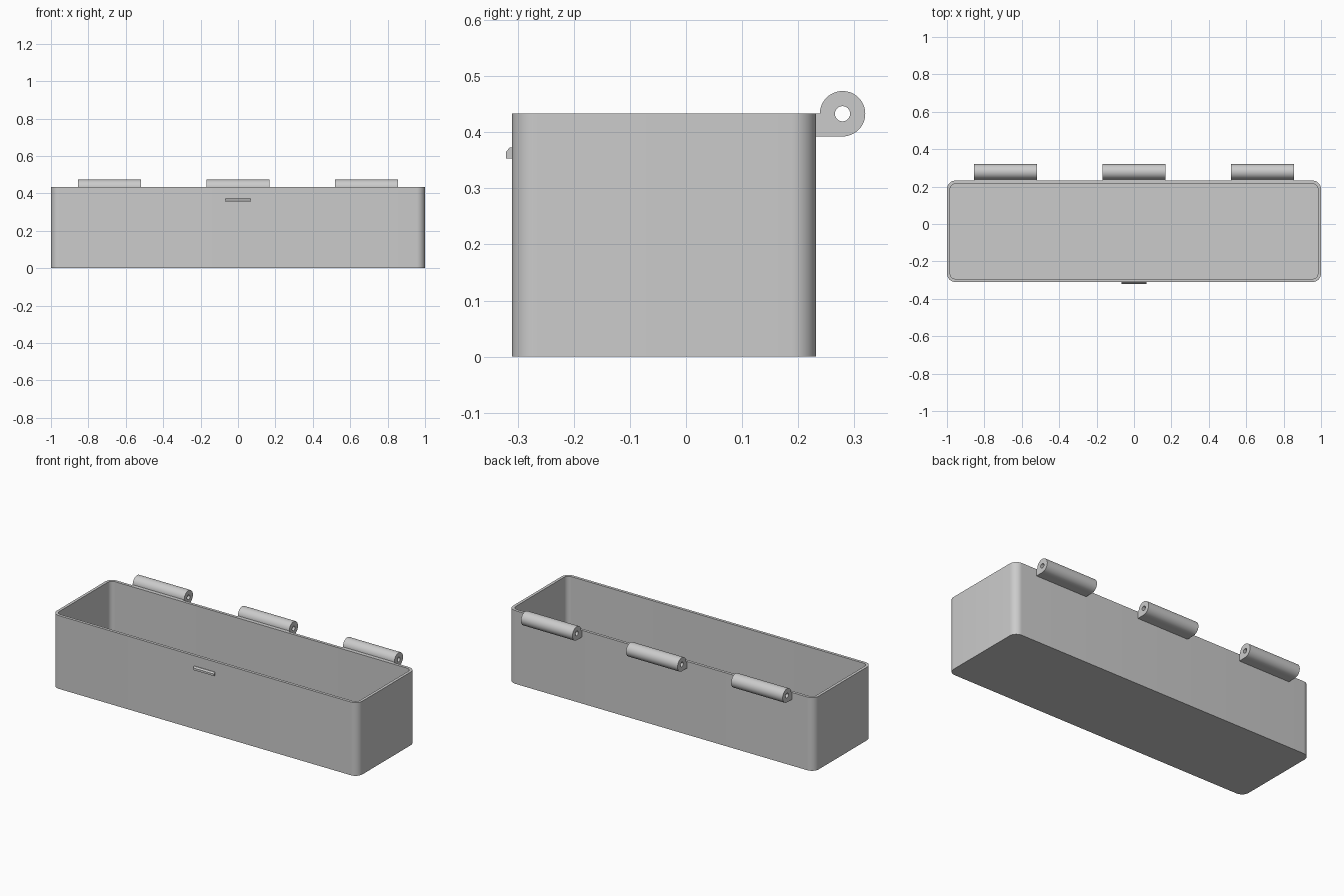
import bpy, bmesh, math

cube = bpy.data.objects.get("Cube")
if cube:
    bpy.data.objects.remove(cube, do_unlink=True)

# Single grey plastic
grey = bpy.data.materials.new("grey_plastic")
grey.use_nodes = True
grey.diffuse_color = (0.6, 0.6, 0.6, 1)
grey.node_tree.nodes["Principled BSDF"].inputs["Base Color"].default_value = (0.6, 0.6, 0.6, 1)


def finish(name, bm):
    bmesh.ops.recalc_face_normals(bm, faces=bm.faces)
    mesh = bpy.data.meshes.new(name)
    bm.to_mesh(mesh)
    bm.free()
    obj = bpy.data.objects.new(name, mesh)
    bpy.context.collection.objects.link(obj)
    mesh.materials.append(grey)
    bpy.ops.object.select_all(action='DESELECT')
    obj.select_set(True)
    bpy.context.view_layer.objects.active = obj
    bpy.ops.object.shade_smooth_by_angle(angle=math.radians(30))
    return obj


def arc(cx, cy, r, start, end, steps):
    angles = [math.radians(start + (end - start) * i / steps) for i in range(steps + 1)]
    return [(cx + r * math.cos(a), cy + r * math.sin(a)) for a in angles]


def bridge(bm, a, b):
    for i in range(len(a)):
        j = (i + 1) % len(a)
        bm.faces.new((a[i], a[j], b[j], b[i]))


# Open box: rounded rectangle rings from outer base, over the rim, to the inner floor
HX, Y0, Y1, TOP, RADIUS, WALL = 1.0, -0.31, 0.232, 0.433, 0.045, 0.017


def ring(bm, inset, z):
    r = RADIUS - inset
    x, front, back = HX - RADIUS, Y0 + RADIUS, Y1 - RADIUS
    pts = []
    for k, (cx, cy) in enumerate([(x, back), (-x, back), (-x, front), (x, front)]):
        pts += arc(cx, cy, r, 90 * k, 90 * k + 90, 10)
    return [bm.verts.new((px, py, z)) for px, py in pts]


bm = bmesh.new()
rings = [ring(bm, i, z) for i, z in [(0, 0), (0, TOP), (WALL, TOP), (WALL, WALL)]]
for lower, upper in zip(rings, rings[1:]):
    bridge(bm, lower, upper)
bm.faces.new(rings[0])
bm.faces.new(rings[-1])
finish("box_body", bm)

# Hinge knuckles: barrel with a pin hole and a tangent foot against the back wall
HY, HZ, HR, HOLE, HALF = 0.279, TOP, 0.0405, 0.0135, 0.1685


def hinge(name, cx):
    bm = bmesh.new()
    outer, hole = [], []
    n = 48
    for i in range(n):
        a = 2 * math.pi * i / n
        c, s = math.cos(a), math.sin(a)
        hole.append((HY + HOLE * c, HZ + HOLE * s))
        outer.append((HY + HR * c, HZ + HR * s))
    # Stretch the lower back quarter into the square foot
    for i in range(n // 2 + 1, 3 * n // 4):
        t = (i - n // 2) / (n // 4)
        wall = Y1 - 0.002
        if t <= 0.5:
            outer[i] = (wall, HZ - HR * 2 * t + (0.0 if t > 0.1 else HR * 2 * t))
        else:
            outer[i] = (wall + (HY - wall) * (2 * t - 1), HZ - HR)
    sides = []
    for x in (cx - HALF, cx + HALF):
        sides.append([[bm.verts.new((x, y, z)) for y, z in loop] for loop in (outer, hole)])
    (o0, h0), (o1, h1) = sides
    bridge(bm, o0, o1)
    bridge(bm, h0, h1)
    bridge(bm, o0, h0)
    bridge(bm, o1, h1)
    finish(name, bm)


for label, x in (("right", -0.6875), ("middle", 0), ("left", 0.6875)):
    hinge("hinge_" + label, x)

# Front catch: thin bar with a chamfered top edge
profile = [(Y0 + 0.002, 0.373), (-0.314, 0.373), (-0.321, 0.365), (-0.321, 0.353), (Y0 + 0.002, 0.353)]
bm = bmesh.new()
ends = [[bm.verts.new((x, y, z)) for y, z in profile] for x in (-0.068, 0.068)]
bridge(bm, *ends)
for end in ends:
    bm.faces.new(end)
finish("front_catch", bm)
